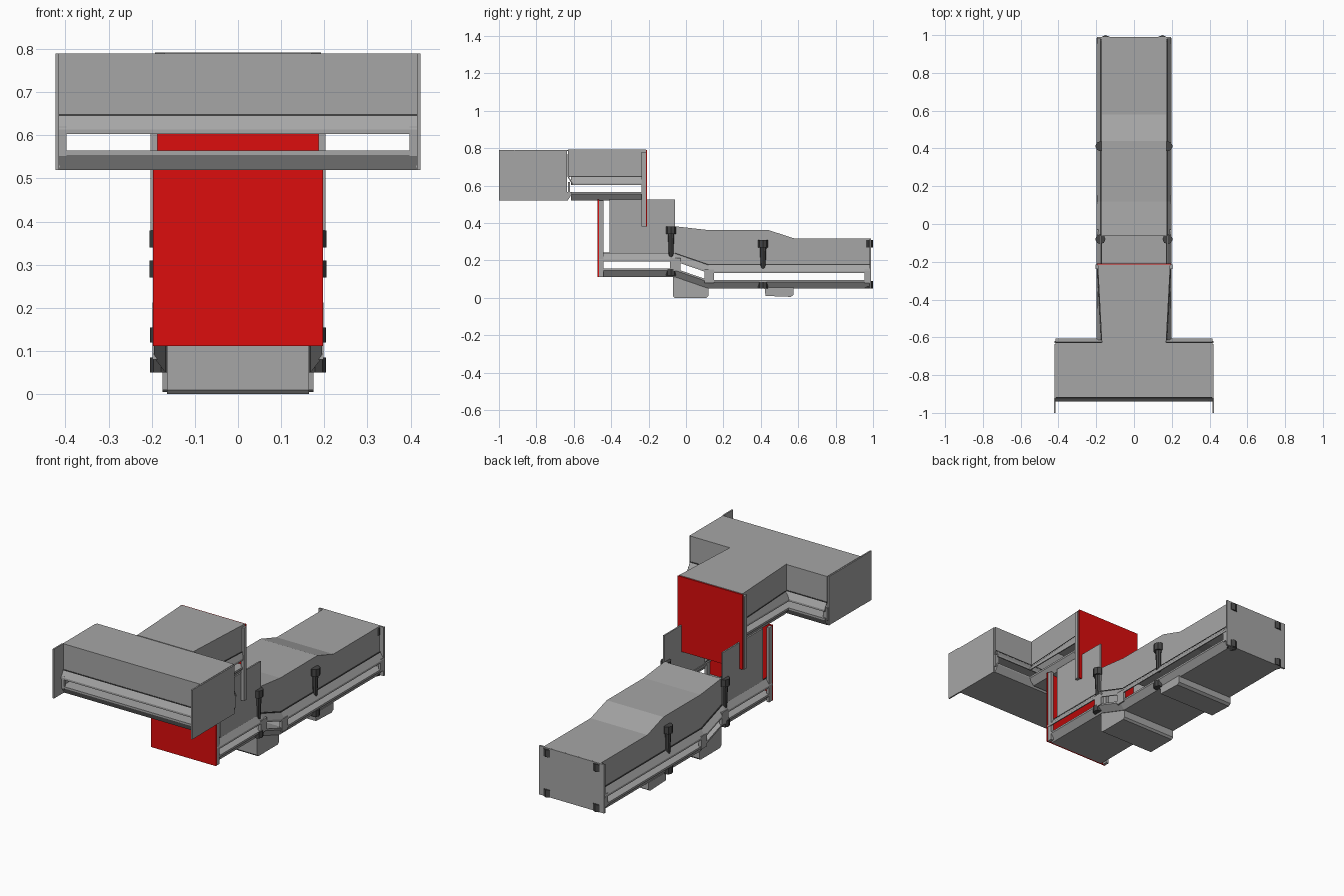
import bpy, bmesh
from mathutils import Vector

cube = bpy.data.objects.get("Cube")
if cube:
    bpy.data.objects.remove(cube, do_unlink=True)


def material(name, rgb):
    m = bpy.data.materials.new(name)
    m.use_nodes = True
    m.diffuse_color = (*rgb, 1)
    m.node_tree.nodes["Principled BSDF"].inputs["Base Color"].default_value = (*rgb, 1)
    return m


GREY = material("grey steel", (0.38, 0.38, 0.38))
RED = material("red panel", (0.72, 0.004, 0.004))
DARK = material("dark fastener", (0.06, 0.06, 0.06))


def along_y(u, v, z):
    return (u, v, z)


def along_x(u, v, z):
    return (v, u - 0.773, z)


def finish(name, bm, mat, thick=0):
    bmesh.ops.recalc_face_normals(bm, faces=bm.faces)
    mesh = bpy.data.meshes.new(name)
    bm.to_mesh(mesh)
    bm.free()
    mesh.materials.append(mat)
    ob = bpy.data.objects.new(name, mesh)
    bpy.context.collection.objects.link(ob)
    if thick:
        mod = ob.modifiers.new("thickness", "SOLIDIFY")
        mod.thickness = thick
        mod.offset = 0
    return ob


def loft(name, sections, mat=GREY, thick=0.0, closed=False):
    """Skin a row of matching sections; closed ones become capped solids."""
    bm = bmesh.new()
    rows = [[bm.verts.new(p) for p in s] for s in sections]
    n = len(rows[0])
    for a, b in zip(rows, rows[1:]):
        for i in range(n if closed else n - 1):
            j = (i + 1) % n
            bm.faces.new((a[i], a[j], b[j], b[i]))
    if closed:
        bm.faces.new(rows[0])
        bm.faces.new(rows[-1])
    return finish(name, bm, mat, thick)


def box(name, lo, hi, mat=GREY):
    bm = bmesh.new()
    bmesh.ops.create_cube(bm, size=1)
    lo, hi = Vector(lo), Vector(hi)
    for v in bm.verts:
        v.co = (lo + hi) / 2 + v.co * (hi - lo)
    return finish(name, bm, mat)


def pair(name, lo, hi, mat=GREY):
    """Box on the left plus its mirror on the right."""
    box("left_" + name, lo, hi, mat)
    box("right_" + name, (-hi[0], *lo[1:]), (-lo[0], *hi[1:]), mat)


def post(name, x, y, z0, z1, r0, r1):
    bm = bmesh.new()
    bmesh.ops.create_cone(bm, cap_ends=True, segments=8, radius1=r0, radius2=r1, depth=z1 - z0)
    bmesh.ops.translate(bm, verts=bm.verts, vec=(x, y, (z0 + z1) / 2))
    return finish(name, bm, DARK)


# Heights above the tray bottom
TRAY, SLOT, RAIL = 0.045, 0.083, 0.127


def tray(name, stations, place, outer, inner):
    half = [(inner, 0), (outer, 0.035), (outer, TRAY)]
    ring = half + [(-u, z) for u, z in reversed(half)]
    loft(name, [[place(u, v, zb + z) for u, z in ring] for v, zb in stations], closed=True)


def rails(name, stations, place, outer):
    """Flared rails above the slot with a dark seam; stations are (v, bottom, width)."""
    for side, s in (("left_", 1), ("right_", -1)):
        loft(side + name, [[place(s * outer, v, zb + SLOT), place(s * outer, v, zb + SLOT + 0.01),
                            place(s * w, v, zb + RAIL)] for v, zb, w in stations], thick=0.006)
        loft(side + name + "_seam", [[place(s * (w + 0.004), v, zb + RAIL - 0.002),
                                      place(s * (w + 0.004), v, zb + RAIL + 0.003)]
                                     for v, zb, w in stations], DARK, thick=0.004)


def cover(name, stations, place):
    loft(name, [[place(-w, v, zb + RAIL), place(-w, v, top), place(w, v, top),
                 place(w, v, zb + RAIL)] for v, zb, w, top in stations], thick=0.006)


# Crosswise head
HB, HT = 0.52, 0.787
tray("head_tray", [(-0.415, HB), (0.415, HB)], along_x, 0.163, 0.14)
rails("head_rail", [(-0.415, HB, 0.143), (0.415, HB, 0.143)], along_x, 0.163)
cover("head_cover", [(-0.415, HB, 0.143, HT), (0.415, HB, 0.143, HT)], along_x)
pair("head_end_plate", (0.412, -0.92, HB), (0.422, -0.635, HT))
pair("head_end_fin", (0.415, -1, HB), (0.423, -0.92, HT + 0.003))
for y in (-0.93, -0.625):
    pair("head_slot_post", (0.398, y - 0.006, HB + 0.03), (0.422, y + 0.006, HB + 0.1))

# Upper arm
tray("arm_tray", [(-0.615, HB), (-0.215, HB)], along_y, 0.195, 0.168)
rails("arm_rail", [(-0.615, HB, 0.168), (-0.215, HB, 0.19)], along_y, 0.195)
cover("arm_cover", [(-0.63, HB, 0.168, 0.79), (-0.215, HB, 0.19, 0.79)], along_y)
box("arm_end_panel", (-0.197, -0.215, 0.38), (0.197, -0.208, 0.79), RED)
pair("arm_end_flange", (0.186, -0.238, 0.38), (0.203, -0.215, 0.78))

# Lower conveyor: level intake, incline and level run
LB, B = 0.112, 0.05
path = [(-0.465, LB), (-0.06, LB), (0.12, B), (0.985, B)]
tray("conveyor_tray", path, along_y, 0.195, 0.168)
rails("conveyor_rail", [(v, zb, 0.172) for v, zb in path], along_y, 0.195)
tops = [(-0.06, LB, 0.38), (0.12, B, 0.36), (0.44, B, 0.36), (0.58, B, 0.315), (0.985, B, 0.315)]
cover("conveyor_cover", [(v, zb, 0.17, top) for v, zb, top in tops], along_y)
box("conveyor_end_plate", (-0.197, 0.98, B), (0.197, 0.99, 0.317))
pair("conveyor_end_post", (0.182, 0.955, B + 0.03), (0.196, 0.985, B + 0.1))
pair("incline_end_post", (0.182, 0.1, B + 0.03), (0.198, 0.15, B + 0.1))
pair("incline_start_post", (0.182, -0.085, LB + 0.03), (0.198, -0.03, LB + 0.1))

# Intake hopper
pair("hopper_side", (0.172, -0.41, LB + RAIL), (0.18, -0.06, 0.525))
box("hopper_front_panel", (-0.197, -0.473, LB), (0.197, -0.465, 0.525), RED)
pair("hopper_front_flange", (0.18, -0.465, LB), (0.196, -0.44, 0.52))

# Feet
front_foot = [(-0.07, 0.01), (-0.06, 0), (0.11, 0), (0.12, 0.01), (0.12, 0.055),
              (-0.06, 0.116), (-0.07, 0.116)]
rear_foot = [(0.42, 0.055), (0.425, 0.01), (0.56, 0.005), (0.575, 0.015), (0.575, 0.055)]
for name, w, shape in (("front_foot", 0.165, front_foot), ("rear_foot", 0.175, rear_foot)):
    loft(name, [[(x, y, z) for y, z in shape] for x in (-w, w)], closed=True)

# Clamp bolts and their nuts
for side, s in (("left", 1), ("right", -1)):
    for name, x, y, low, top, nut in (("front", 0.178, -0.08, 0.21, 0.38, 0.12),
                                      ("middle", 0.178, 0.412, 0.15, 0.31, 0.05)):
        post(f"{side}_{name}_bolt_shank", s * x, y, low, top - 0.03, 0.012, 0.018)
        post(f"{side}_{name}_bolt_head", s * x, y, top - 0.04, top, 0.027, 0.027)
        post(f"{side}_{name}_bolt_nut", s * x, y, nut, nut + 0.035, 0.026, 0.026)
    for level, z in (("upper", 0.27), ("lower", 0.05)):
        post(f"{side}_end_{level}_bolt", s * 0.15, 0.973, z, z + 0.04, 0.027, 0.027)
